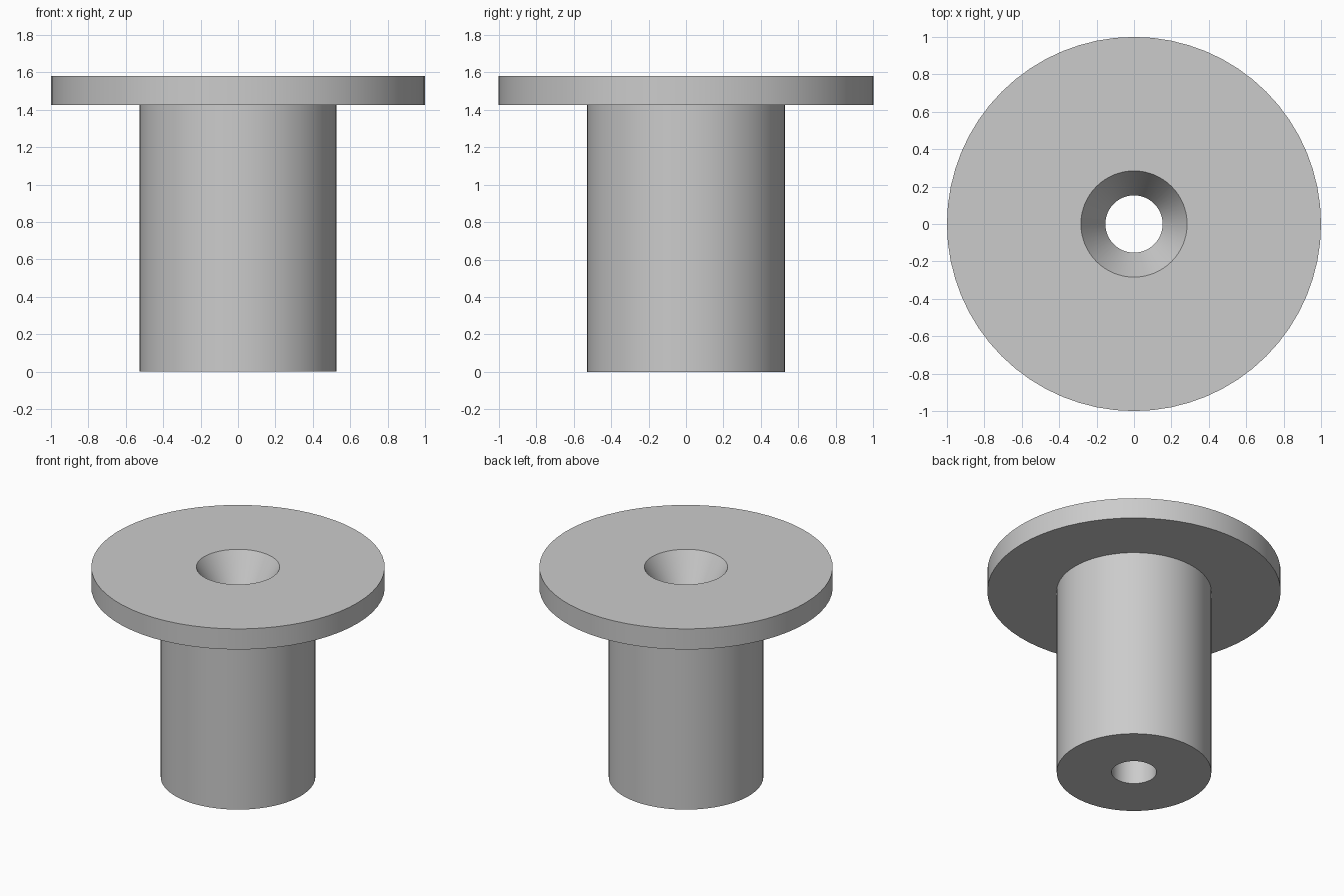
import bpy, bmesh, math

cube = bpy.data.objects.get("Cube")
if cube:
    bpy.data.objects.remove(cube, do_unlink=True)

SEGMENTS = 64

# Plain grey material
grey = bpy.data.materials.new("plain_grey")
grey.use_nodes = True
colour = (0.6, 0.6, 0.6, 1.0)
grey.diffuse_color = colour
grey.node_tree.nodes["Principled BSDF"].inputs["Base Color"].default_value = colour


def lathe(name, profile):
    """Revolve a closed (radius, height) profile around the z axis."""
    bm = bmesh.new()
    rings = []
    for radius, z in profile:
        ring = []
        for i in range(SEGMENTS):
            a = 2 * math.pi * i / SEGMENTS
            ring.append(bm.verts.new((radius * math.cos(a), radius * math.sin(a), z)))
        rings.append(ring)
    for lower, upper in zip(rings, rings[1:] + rings[:1]):
        for i in range(SEGMENTS):
            j = (i + 1) % SEGMENTS
            bm.faces.new((lower[i], lower[j], upper[j], upper[i]))
    bmesh.ops.recalc_face_normals(bm, faces=bm.faces)
    mesh = bpy.data.meshes.new(name)
    bm.to_mesh(mesh)
    bm.free()
    mesh.materials.append(grey)
    obj = bpy.data.objects.new(name, mesh)
    bpy.context.collection.objects.link(obj)
    bpy.ops.object.select_all(action="DESELECT")
    obj.select_set(True)
    bpy.context.view_layer.objects.active = obj
    bpy.ops.object.shade_smooth_by_angle(angle=math.radians(25))
    return obj


# Dimensions
height, flange_base = 1.58, 1.425
flange_r, shaft_r = 1.0, 0.527
bore_r, sink_r, sink_depth = 0.153, 0.284, 0.225

# Shaft with a wide flange, a through bore and a countersunk mouth
lathe("flanged_bushing", [
    (bore_r, 0),
    (shaft_r, 0),
    (shaft_r, flange_base),
    (flange_r, flange_base),
    (flange_r, height),
    (sink_r, height),
    (bore_r, height - sink_depth),
])
